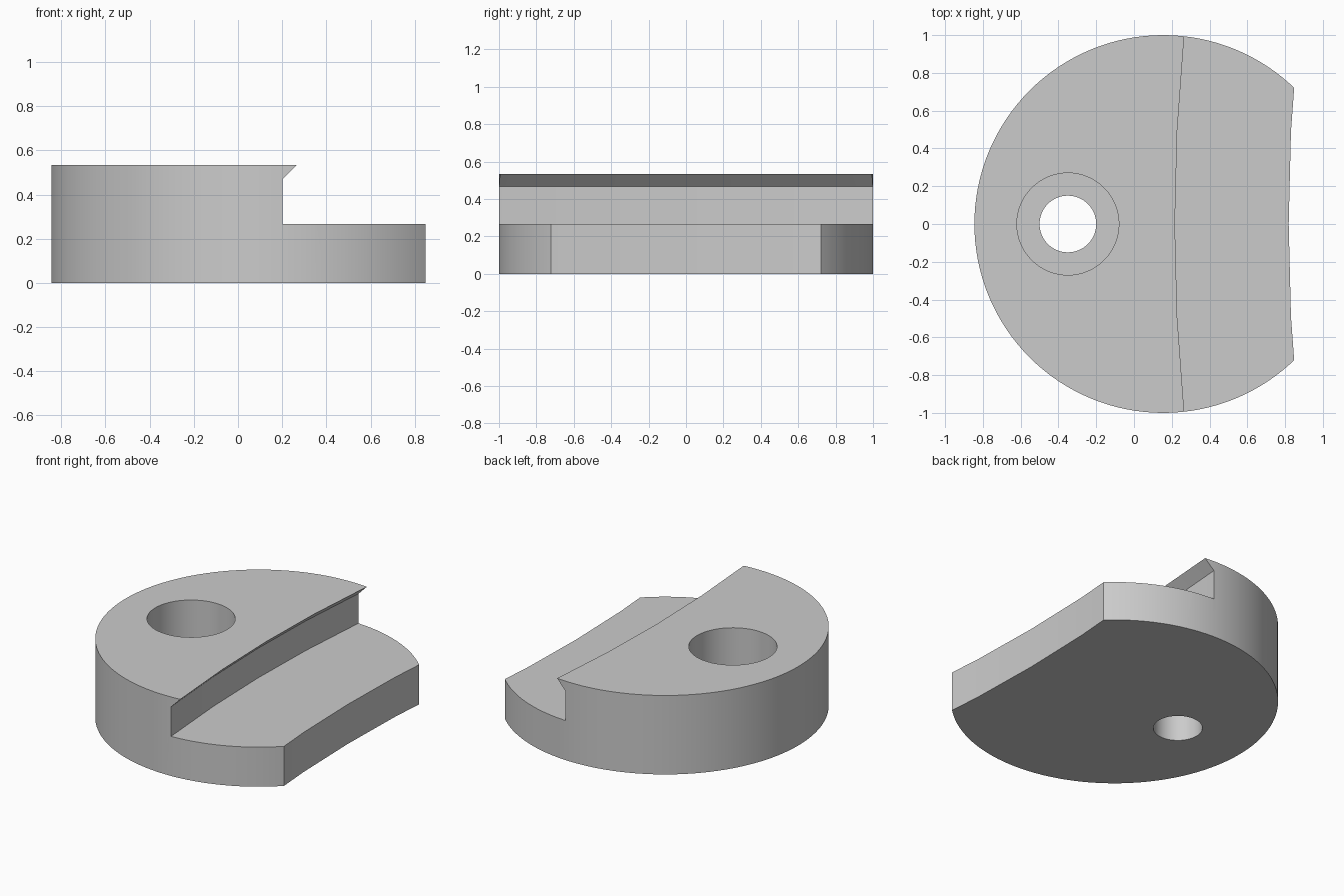
import bpy, bmesh, math

cube = bpy.data.objects.get("Cube")
if cube:
    bpy.data.objects.remove(cube, do_unlink=True)

HEIGHT, STEP = 0.533, 0.267
ARC_R, ARC_SEGMENTS = 10.0, 128   # large shallow arc of the step and the cut edge

grey = bpy.data.materials.new("plain grey")
grey.use_nodes = True
colour = (0.6, 0.6, 0.6, 1)
grey.diffuse_color = colour
grey.node_tree.nodes["Principled BSDF"].inputs["Base Color"].default_value = colour


def cylinder(name, radius, x, z0, z1, sides):
    bpy.ops.mesh.primitive_cylinder_add(vertices=sides, radius=radius, depth=z1 - z0,
                                        location=(x, 0, (z0 + z1) / 2))
    obj = bpy.context.object
    obj.name = name
    return obj


def arc_sweep(name, profile):
    """Sweep an xz profile along the shallow arc, bowed towards -x in the middle."""
    bm = bmesh.new()
    rings = []
    for k in range(-3, 4):
        a = 2 * math.pi * k / ARC_SEGMENTS
        dx, y = ARC_R * (1 - math.cos(a)), ARC_R * math.sin(a)
        rings.append([bm.verts.new((x + dx, y, z)) for x, z in profile])
    n = len(profile)
    for r0, r1 in zip(rings, rings[1:]):
        for i in range(n):
            j = (i + 1) % n
            bm.faces.new((r0[i], r0[j], r1[j], r1[i]))
    bm.faces.new(rings[0])
    bm.faces.new(rings[-1])
    bmesh.ops.recalc_face_normals(bm, faces=bm.faces)
    mesh = bpy.data.meshes.new(name)
    bm.to_mesh(mesh)
    bm.free()
    obj = bpy.data.objects.new(name, mesh)
    bpy.context.collection.objects.link(obj)
    return obj


# Round body
body = cylinder("clamp_disc", 1.0, 0.155, 0, HEIGHT, 128)
body.data.materials.append(grey)

# Undercut step, trimmed side, through hole and counterbore
cutters = [
    arc_sweep("step_cutter", [(0.15, STEP), (1.6, STEP), (1.6, 0.633),
                              (0.317, 0.633), (0.15, 0.467)]),
    arc_sweep("side_cutter", [(0.819, -0.1), (1.7, -0.1), (1.7, 0.7), (0.819, 0.7)]),
    cylinder("hole_cutter", 0.15, -0.35, -0.1, 0.7, 64),
    cylinder("counterbore_cutter", 0.27, -0.35, STEP, 0.7, 64),
]
for cutter in cutters:
    cutter.hide_render = True
    mod = body.modifiers.new(cutter.name, 'BOOLEAN')
    mod.operation = 'DIFFERENCE'
    mod.solver = 'EXACT'
    mod.object = cutter

bpy.ops.object.select_all(action='DESELECT')
body.select_set(True)
bpy.context.view_layer.objects.active = body
for mod in list(body.modifiers):
    bpy.ops.object.modifier_apply(modifier=mod.name)
for cutter in cutters:
    bpy.data.objects.remove(cutter, do_unlink=True)

body.data.materials.clear()
body.data.materials.append(grey)
bpy.ops.object.shade_smooth_by_angle(angle=math.radians(30))
